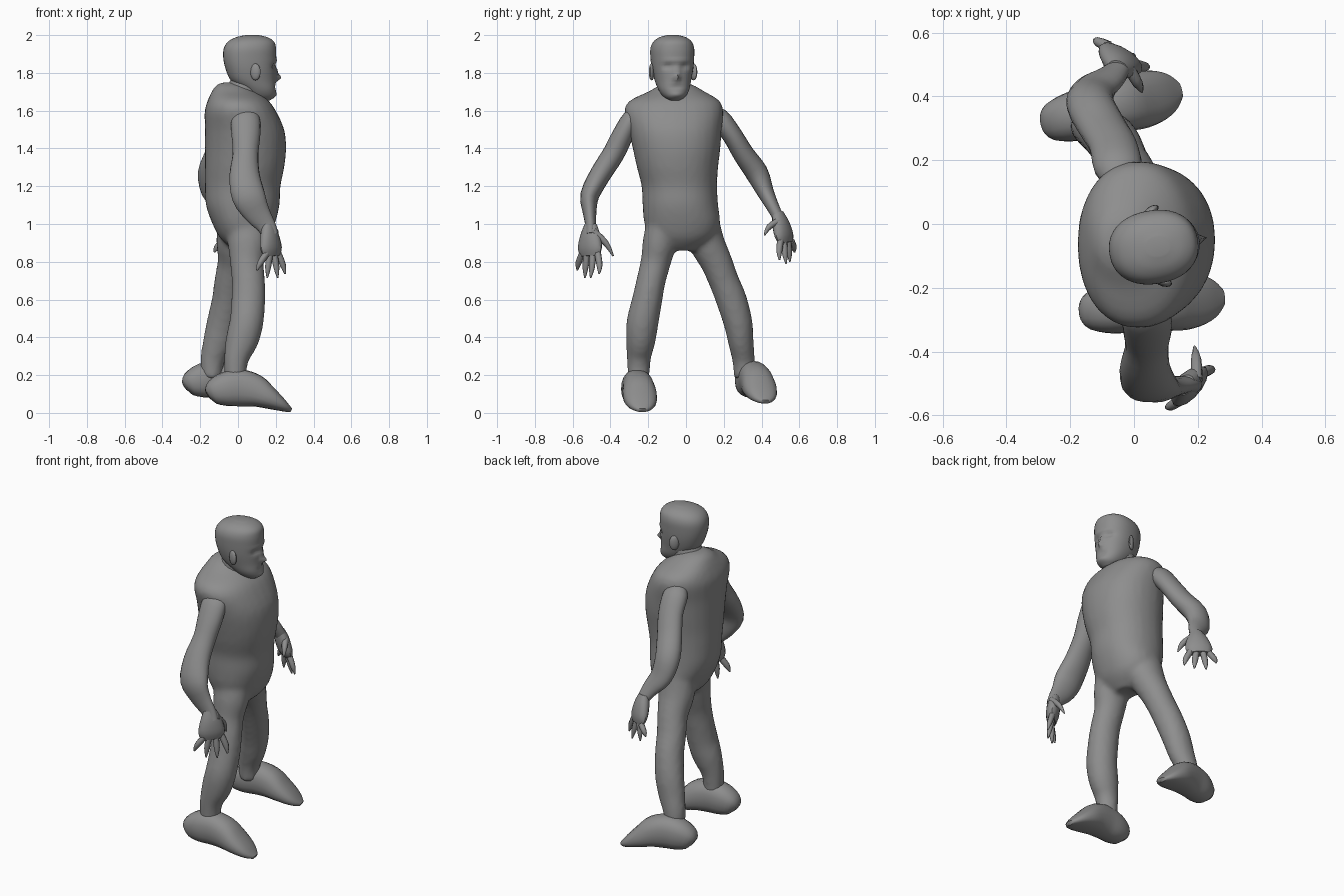
import bpy, bmesh, math
from mathutils import Vector, Matrix

grey = bpy.data.materials.new("plain_grey")
grey.diffuse_color = (0.27, 0.27, 0.27, 1)


def resample(rows, steps):
    """Catmull-Rom interpolation through rows of numbers."""
    out = []
    for i in range(len(rows) - 1):
        a, b, c, d = (rows[max(0, min(len(rows) - 1, i + k))] for k in (-1, 0, 1, 2))
        for s in range(steps):
            t = s / steps
            out.append([0.5 * (2 * q + (r - p) * t + (2 * p - 5 * q + 4 * r - w) * t * t
                               + (3 * q - p - 3 * r + w) * t ** 3)
                        for p, q, r, w in zip(a, b, c, d)])
    return out + [list(rows[-1])]


def loft(bm, rows, ref=None, sides=20, steps=3, flat=False, power=1.0):
    """Rows are (x, y, z, radius along ref, radius across); flat keeps rings level."""
    rows = resample(rows, steps)
    pts = [Vector(r[:3]) for r in rows]
    rings = []
    for i, r in enumerate(rows):
        t = Vector((0, 0, 1)) if flat else (pts[min(i + 1, len(pts) - 1)] - pts[max(i - 1, 0)]).normalized()
        u = Vector(ref or (1, 0, 0))
        u = (u - t * u.dot(t)).normalized()
        v = t.cross(u)
        ring = []
        for k in range(sides):
            a = 2 * math.pi * k / sides
            c, s = math.cos(a), math.sin(a)
            c, s = math.copysign(abs(c) ** power, c), math.copysign(abs(s) ** power, s)
            ring.append(bm.verts.new(pts[i] + u * c * max(r[3], .003) + v * s * max(r[4], .003)))
        rings.append(ring)
    for a, b in zip(rings, rings[1:]):
        for k in range(sides):
            n = (k + 1) % sides
            bm.faces.new((a[k], a[n], b[n], b[k]))
    bm.faces.new(rings[0][::-1])
    bm.faces.new(rings[-1])


def finish(name, bm, angle=50):
    bmesh.ops.recalc_face_normals(bm, faces=bm.faces)
    mesh = bpy.data.meshes.new(name)
    bm.to_mesh(mesh)
    bm.free()
    mesh.materials.append(grey)
    ob = bpy.data.objects.new(name, mesh)
    bpy.context.collection.objects.link(ob)
    bpy.context.view_layer.objects.active = ob
    bpy.ops.object.select_all(action='DESELECT')
    ob.select_set(True)
    bpy.ops.object.shade_smooth_by_angle(angle=math.radians(angle))
    return ob


# Torso and both legs, fused into one skin
bm = bmesh.new()
loft(bm, [(.04, -.03, .86, .06, .08), (.035, -.022, .92, .125, .165), (.03, -.02, 1.0, .165, .2),
          (.025, -.03, 1.1, .195, .2), (.025, -.035, 1.2, .2, .2), (.035, -.045, 1.3, .21, .215),
          (.04, -.05, 1.4, .215, .232), (.035, -.058, 1.5, .21, .247), (.012, -.065, 1.6, .188, .262),
          (0, -.06, 1.655, .16, .235), (-.02, -.05, 1.7, .12, .15), (-.035, -.05, 1.735, .08, .09),
          (-.04, -.05, 1.75, .04, .04)], flat=True, sides=28, power=.92)
loft(bm, [(.05, -.12, 1.0, .11, .09), (.05, -.14, .9, .105, .09), (.047, -.16, .8, .09, .08),
          (.055, -.185, .7, .088, .077), (.055, -.205, .6, .09, .08), (.045, -.23, .48, .09, .085),
          (.02, -.24, .38, .087, .078), (-.01, -.25, .28, .065, .063), (-.015, -.25, .15, .055, .055)])
loft(bm, [(0, .08, 1.0, .11, .1), (-.01, .11, .9, .105, .095), (-.02, .16, .8, .088, .085),
          (-.04, .2, .7, .085, .08), (-.055, .24, .6, .083, .082), (-.08, .275, .48, .085, .077),
          (-.105, .29, .38, .08, .068), (-.135, .305, .28, .065, .06), (-.14, .31, .18, .055, .055)])
body = finish("body", bm, 80)
rm = body.modifiers.new("fuse", 'REMESH')
rm.mode, rm.voxel_size, rm.use_smooth_shade = 'VOXEL', 0.016, True
sm = body.modifiers.new("soften", 'SMOOTH')
sm.factor, sm.iterations = 0.5, 4

# Neck
bm = bmesh.new()
loft(bm, [(-.02, -.06, 1.62, .1, .11), (.03, -.065, 1.7, .09, .085), (.065, -.07, 1.8, .085, .08)])
finish("neck", bm)

# Shoes: (distance from heel, half width, low, high)
SHOE = [(0, .03, .07, .12), (.025, .06, .045, .17), (.09, .078, .035, .215), (.17, .08, .035, .23),
        (.25, .086, .03, .205), (.32, .09, .02, .145), (.38, .078, .01, .09), (.42, .055, .004, .05),
        (.445, .025, .002, .025)]


def shoe(name, heel, toe, lift):
    heel, toe = Vector(heel), Vector(toe)
    d = (toe - heel).normalized()
    k = (toe - heel).length / .445
    bm = bmesh.new()
    loft(bm, [(heel.x + d.x * s * k, heel.y + d.y * s * k, (lo + hi) / 2 + lift, (hi - lo) / 2, w)
              for s, w, lo, hi in SHOE], ref=(0, 0, 1), power=.85)
    finish(name, bm)


shoe("right_shoe", (-.16, -.275), (.28, -.23), 0)
shoe("left_shoe", (-.28, .315), (.145, .42), .045)

# Arms
bm = bmesh.new()
loft(bm, [(.04, -.24, 1.6, .04, .03), (.04, -.285, 1.56, .075, .05), (.042, -.335, 1.47, .076, .056),
          (.04, -.385, 1.37, .068, .058), (.035, -.455, 1.26, .08, .056), (.055, -.51, 1.15, .088, .05),
          (.1, -.51, 1.06, .07, .036), (.15, -.505, .99, .05, .028), (.17, -.505, .94, .045, .03)])
finish("right_arm", bm)
bm = bmesh.new()
loft(bm, [(-.04, .12, 1.6, .04, .03), (-.05, .175, 1.56, .075, .055), (-.065, .245, 1.47, .075, .053),
          (-.1, .305, 1.37, .075, .056), (-.137, .375, 1.27, .075, .06), (-.125, .42, 1.17, .068, .045),
          (-.08, .455, 1.1, .052, .035), (-.05, .485, 1.04, .038, .03), (-.045, .5, 1.0, .04, .03)])
finish("left_arm", bm)


# Hands: flattened palm with tapering fingers
def hand(name, wrist, palm_end, across, tips, thumb):
    w, e, a = Vector(wrist), Vector(palm_end), Vector(across).normalized()
    bm = bmesh.new()
    loft(bm, [(*w, .035, .027), (*w.lerp(e, .35), .062, .038), (*w.lerp(e, .75), .078, .036),
              (*e, .062, .022)], ref=a, sides=14)
    roots = [e + a * o for o in (.057, .02, -.02, -.057)] + [w.lerp(e, .35) + a * .045]
    for root, tip in zip(roots, tips + [thumb]):
        tip = Vector(tip)
        start = root + (root - tip) * .2
        bend = root.lerp(tip, .5) + (root - e) * .12
        loft(bm, [(*start, .018, .018), (*bend, .017, .015), (*tip, .004, .004)], ref=a, sides=8)
    finish(name, bm)


hand("right_hand", (.16, -.505, 1.0), (.18, -.51, .83), (.65, .76, 0),
     [(.25, -.46, .735), (.21, -.505, .715), (.155, -.535, .715), (.1, -.575, .755)], (.19, -.385, .83))
hand("left_hand", (-.05, .485, 1.06), (-.04, .53, .9), (.8, -.5, 0),
     [(.045, .495, .81), (0, .53, .79), (-.07, .55, .8), (-.125, .575, .85)], (.025, .415, .94))

# Head in its own frame, facing +x, with sockets, nose and mouth pushed in and out
turn = Matrix.Translation((.065, -.072, 0)) @ Matrix.Rotation(math.radians(10), 4, 'Z')
bm = bmesh.new()
loft(bm, [(.07, 0, 1.655, .035, .03), (.06, 0, 1.675, .07, .058), (.045, 0, 1.71, .09, .08),
          (.015, 0, 1.76, .118, .095), (.002, 0, 1.82, .132, .108), (-.003, 0, 1.88, .14, .114),
          (-.002, 0, 1.93, .138, .114), (.004, 0, 1.965, .122, .1), (.008, 0, 1.988, .085, .07),
          (.01, 0, 2.0, .035, .03)], flat=True, sides=40, steps=5, power=.9)
FEATURES = [(.045, 1.835, .022, .014, -.018), (-.045, 1.835, .022, .014, -.018),
            (0, 1.775, .014, .018, .034), (0, 1.81, .012, .02, .014),
            (0, 1.725, .03, .007, -.008), (0, 1.865, .06, .01, .006), (0, 1.685, .03, .015, .008)]
for v in bm.verts:
    if v.co.x > .05:
        v.co.x += sum(p * math.exp(-((v.co.y - y) / sy) ** 2 - ((v.co.z - z) / sz) ** 2)
                      for y, z, sy, sz, p in FEATURES)
bm.transform(turn)
finish("head", bm, 80)

# Ears
for side, label in ((1, "left_ear"), (-1, "right_ear")):
    bm = bmesh.new()
    bmesh.ops.create_uvsphere(bm, u_segments=12, v_segments=8, radius=1)
    bm.transform(turn @ Matrix.Translation((.008, side * .113, 1.805))
                 @ Matrix.Rotation(side * math.radians(25), 4, 'Z')
                 @ Matrix.Diagonal((.028, .014, .045, 1)))
    finish(label, bm)
